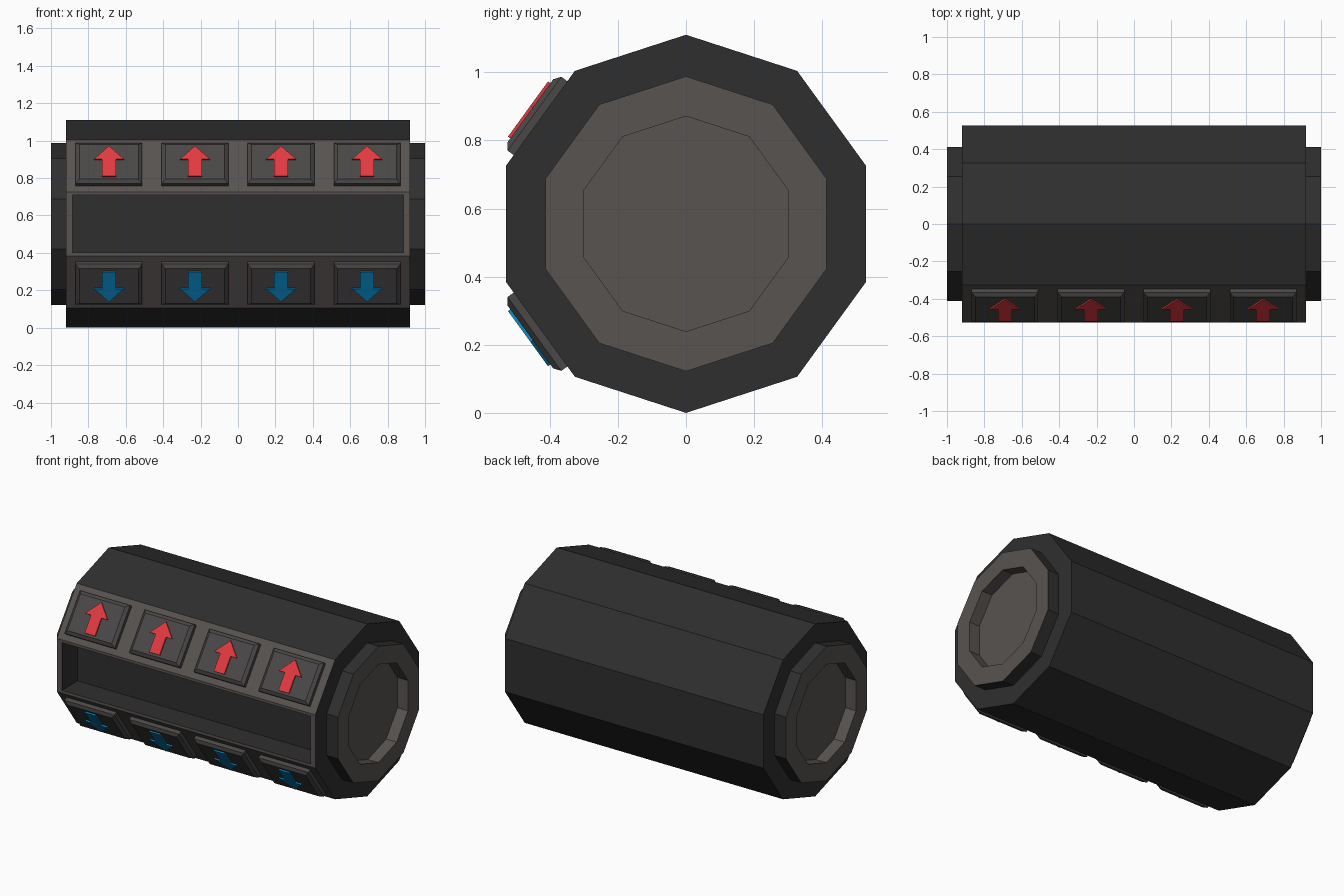
import bpy, bmesh, math
from mathutils import Matrix, Vector

cube = bpy.data.objects.get("Cube")
if cube:
    bpy.data.objects.remove(cube, do_unlink=True)

SIDES, RADIUS, HALF = 10, 0.555, 0.92
STEP = 2 * math.pi / SIDES
APOTHEM = RADIUS * math.cos(STEP / 2)


def material(name, rgb):
    # hex-style sRGB to linear
    col = [((c / 255 + 0.055) / 1.055) ** 2.4 if c > 10 else c / 3295 for c in rgb] + [1]
    m = bpy.data.materials.new(name)
    m.use_nodes = True
    m.diffuse_color = col
    m.node_tree.nodes["Principled BSDF"].inputs["Base Color"].default_value = col
    return m


DARK = material("charcoal", (47, 47, 47))
PANEL = material("warm grey", (88, 83, 81))
BUTTON = material("button grey", (74, 72, 71))
RED = material("red", (226, 58, 65))
BLUE = material("blue", (10, 140, 205))


def finish(bm, name, mats):
    bmesh.ops.recalc_face_normals(bm, faces=bm.faces)
    mesh = bpy.data.meshes.new(name)
    bm.to_mesh(mesh)
    bm.free()
    for m in mats:
        mesh.materials.append(m)
    ob = bpy.data.objects.new(name, mesh)
    bpy.context.collection.objects.link(ob)
    return ob


def prism(bm, outline, direction):
    """Closed prism from a flat outline of 3D points; returns the end face."""
    base = bm.faces.new([bm.verts.new(p) for p in outline])
    out = bmesh.ops.extrude_face_region(bm, geom=[base], use_keep_orig=True)["geom"]
    end = [g for g in out if isinstance(g, bmesh.types.BMFace)][0]
    bmesh.ops.translate(bm, verts=end.verts[:], vec=direction)
    bmesh.ops.recalc_face_normals(bm, faces=bm.faces)
    bm.normal_update()
    return end


def ring(radius, x):
    return [Vector((x, radius * math.sin(i * STEP), RADIUS + radius * math.cos(i * STEP)))
            for i in range(SIDES)]


# Ten-sided body with a recessed window in its front facet
bm = bmesh.new()
prism(bm, ring(RADIUS, -HALF), (2 * HALF, 0, 0))
window = min(bm.faces, key=lambda f: f.normal.y)
bmesh.ops.inset_individual(bm, faces=[window], thickness=0.025)
for v in window.verts:
    v.co.x = math.copysign(0.885, v.co.x)
bmesh.ops.inset_individual(bm, faces=[window], thickness=0, depth=-0.16)
bmesh.ops.recalc_face_normals(bm, faces=bm.faces)
for f in bm.faces:
    f.material_index = int(f.normal.y < -0.75 and f.calc_center_median().y < -0.4)
finish(bm, "body", [DARK, PANEL])

# End caps with a dished centre
for side, label in ((1, "left"), (-1, "right")):
    bm = bmesh.new()
    end = prism(bm, ring(0.433, side * (HALF - 0.01)), (side * (1.01 - HALF), 0, 0))
    bmesh.ops.inset_individual(bm, faces=[end], thickness=0.123 * math.cos(STEP / 2))
    bmesh.ops.inset_individual(bm, faces=[end], thickness=0, depth=-0.075)
    bm.normal_update()
    for f in bm.faces:
        c = f.calc_center_median()
        inner = math.hypot(c.y, c.z - RADIUS) < 0.35
        f.material_index = int(inner or abs(f.normal.x) > 0.5)
    finish(bm, label + "_end_cap", [DARK, PANEL])


def rect(w, h, z):
    return [Vector((x, y, z)) for x, y in ((-w, -h), (w, -h), (w, h), (-w, h))]


# Local axes of the sloping facets: x along the body, y up the slope, z outward
def facet(x, flip):
    lean = Matrix.Rotation(math.pi / 2 - STEP, 4, "X")
    place = Matrix.Translation((x, -APOTHEM * math.cos(STEP), APOTHEM * math.sin(STEP)))
    return Matrix.Translation((0, 0, RADIUS)) @ Matrix.Diagonal((1, 1, flip, 1)) @ place @ lean


HALF_ARROW = [(0, 0.1), (0.08, 0.012), (0.037, 0.012), (0.037, -0.1)]
ARROW = HALF_ARROW + [(-x, y) for x, y in HALF_ARROW[:0:-1]]

# Rows of bevelled buttons, each with an arrow plate
for flip, row, colour in ((1, "upper", RED), (-1, "lower", BLUE)):
    for i in range(4):
        frame = facet(-0.69 + 0.46 * i, flip)
        bm = bmesh.new()
        top = prism(bm, rect(0.178, 0.134, -0.005), (0, 0, 0.027))
        bmesh.ops.inset_individual(bm, faces=[top], thickness=0.028, depth=0.015)
        bm.transform(frame)
        finish(bm, f"{row}_button_{i + 1}", [BUTTON])

        bm = bmesh.new()
        prism(bm, [Vector((x, y, 0.0365)) for x, y in ARROW], (0, 0, 0.009))
        bm.transform(frame)
        finish(bm, f"{row}_arrow_{i + 1}", [colour])
